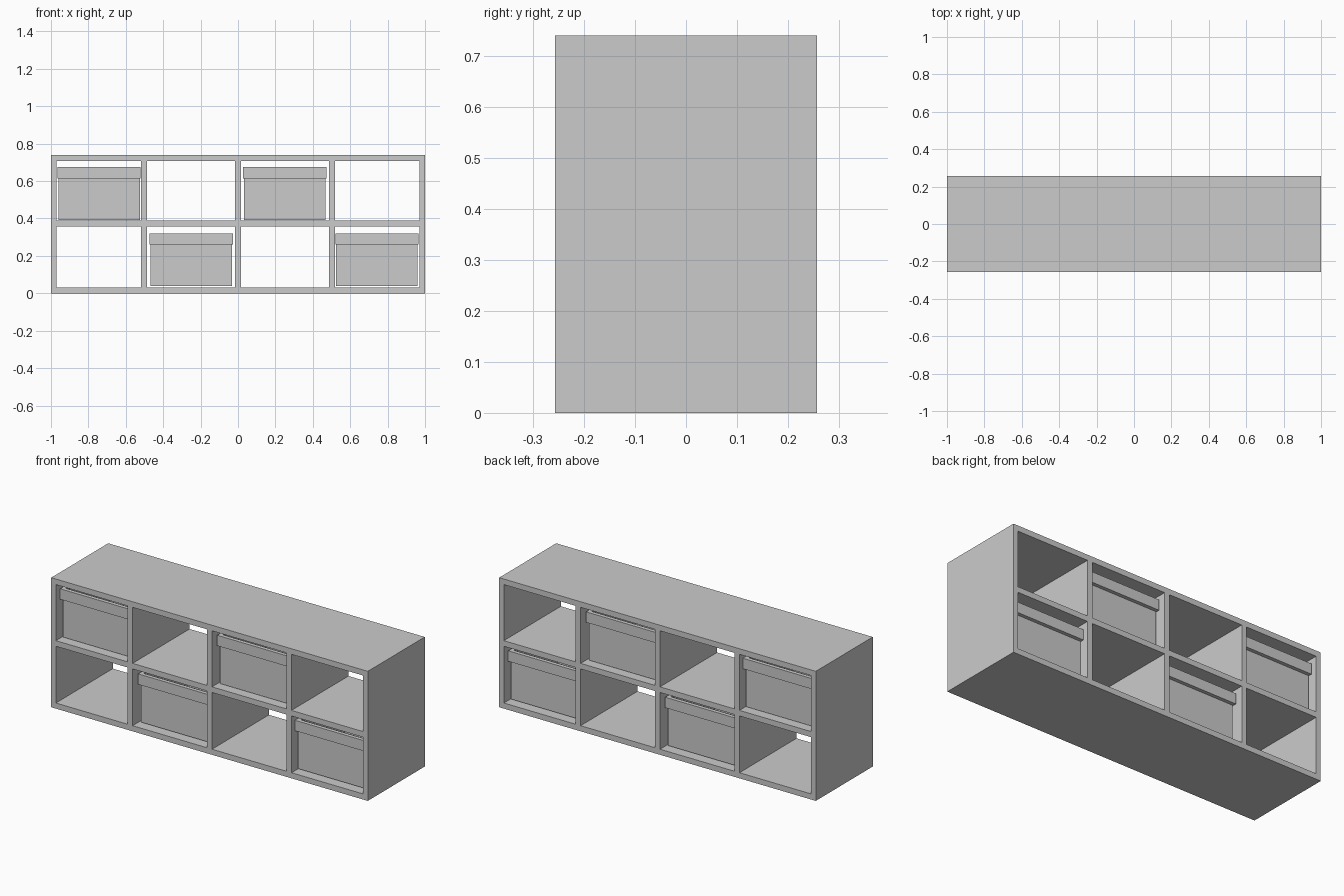
import bpy

if "Cube" in bpy.data.objects:
    bpy.data.objects.remove(bpy.data.objects["Cube"])

D = 0.257   # half depth of the shelf
T = 0.032   # board thickness


def box(name, x0, x1, y0, y1, z0, z1):
    bpy.ops.mesh.primitive_cube_add(size=1, location=((x0 + x1) / 2, (y0 + y1) / 2, (z0 + z1) / 2))
    ob = bpy.context.object
    ob.name = name
    ob.scale = (x1 - x0, y1 - y0, z1 - z0)
    bpy.ops.object.transform_apply(location=False, rotation=False, scale=True)
    return ob


def open_box(name, cx, hx, hy, z0, z1, t, floor):
    # four walls, optionally with a floor
    for s, side in ((-1, "left"), (1, "right")):
        a, b = sorted((cx + s * hx, cx + s * (hx - t)))
        box(f"{name}_{side}", a, b, -hy, hy, z0, z1)
    for s, side in ((-1, "front"), (1, "back")):
        a, b = sorted((s * hy, s * (hy - t)))
        box(f"{name}_{side}", cx - hx + t, cx + hx - t, a, b, z0, z1)
    if floor:
        box(f"{name}_floor", cx - hx + t, cx + hx - t, -hy + t, hy - t, z0, z0 + t)


# shelf boards
for name, z in (("bottom_board", 0), ("middle_board", 0.356), ("top_board", 0.74 - T)):
    box(name, -1 + T * 0.92, 1 - T * 0.92, -D, D, z, z + T)
for s, side in ((-1, "left"), (1, "right")):
    a, b = sorted((s, s * (1 - T * 0.92)))
    box(f"{side}_side", a, b, -D, D, 0, 0.74)

# upright dividers
for x in (-0.502, 0, 0.502):
    for row, (z0, z1) in (("lower", (T, 0.356)), ("upper", (0.388, 0.74 - T))):
        box(f"{row}_divider", x - T / 2, x + T / 2, -D, D, z0, z1)

# storage bins with folded rims
for cx, z in ((-0.742, 0.392), (0.25, 0.392), (-0.25, 0.038), (0.742, 0.038)):
    open_box("bin", cx, 0.219, 0.207, z, z + 0.278, 0.012, True)
    open_box("bin_rim", cx, 0.222, 0.228, z + 0.223, z + 0.283, 0.022, False)
